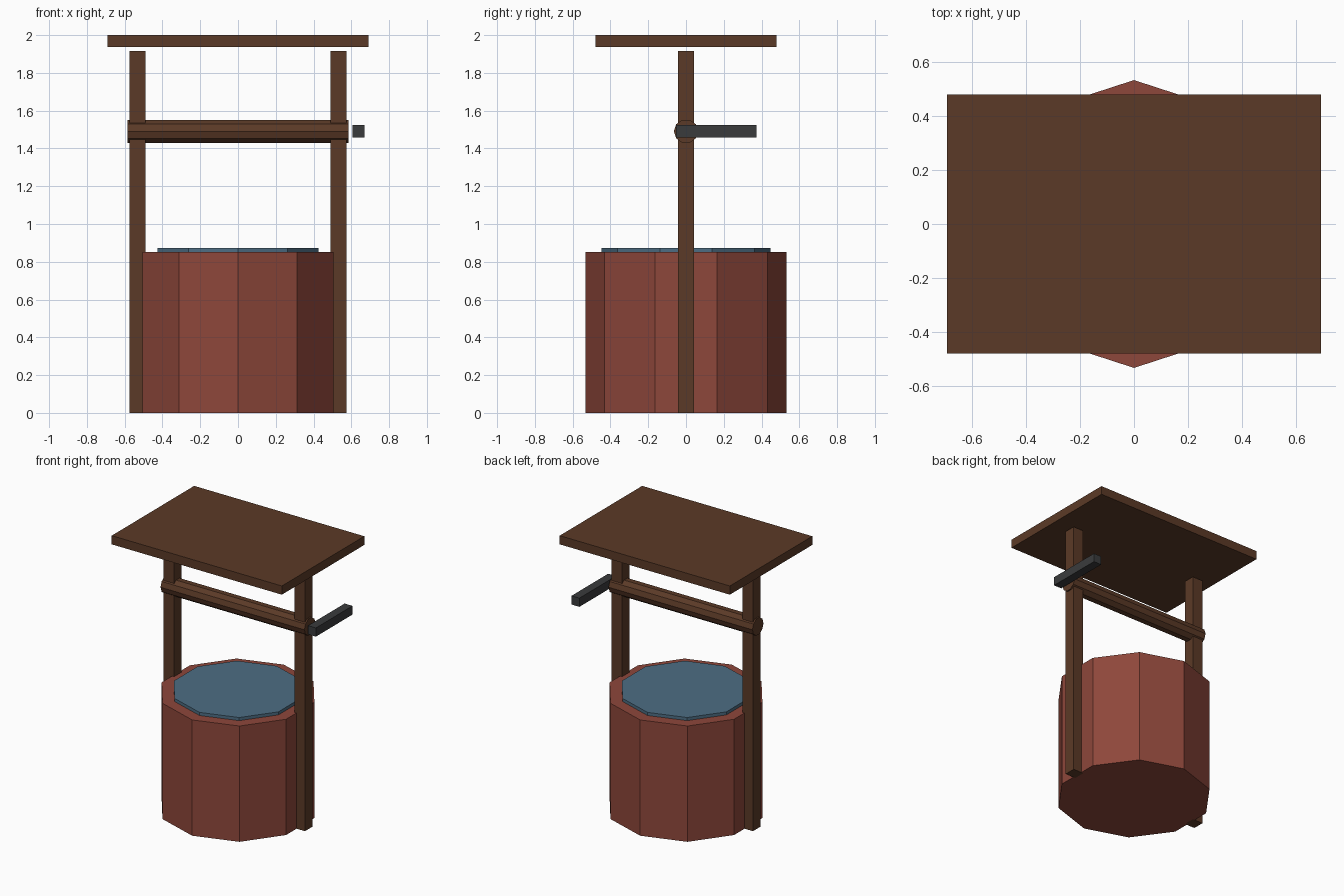
import bpy
import math

if "Cube" in bpy.data.objects:
    bpy.data.objects.remove(bpy.data.objects["Cube"])


def material(name, rgb):
    m = bpy.data.materials.new(name)
    m.diffuse_color = (*rgb, 1.0)
    m.use_nodes = True
    m.node_tree.nodes["Principled BSDF"].inputs["Base Color"].default_value = m.diffuse_color
    return m


BRICK = material("brick_red", (0.27, 0.063, 0.043))
WOOD = material("brown_wood", (0.105, 0.042, 0.020))
WATER = material("water_blue", (0.075, 0.155, 0.230))
IRON = material("dark_iron", (0.042, 0.044, 0.046))


def finish(name, mat):
    ob = bpy.context.object
    ob.name = name
    ob.data.materials.append(mat)
    return ob


def box(name, size, centre, mat):
    bpy.ops.mesh.primitive_cube_add(size=1, location=centre)
    ob = finish(name, mat)
    ob.scale = size
    bpy.ops.object.transform_apply(location=False, rotation=False, scale=True)
    return ob


def drum(name, radius, length, centre, mat, tilt=0.0):
    bpy.ops.mesh.primitive_cylinder_add(vertices=10, radius=radius, depth=length,
                                        location=centre, rotation=(0, tilt, 0))
    return finish(name, mat)


# Ten-sided brick well and the water disc standing just above its rim
drum("well_wall", 0.532, 0.851, (0, 0, 0.4255), BRICK)
drum("water", 0.447, 0.042, (0, 0, 0.853), WATER)

# Two posts
for side, label in ((-1, "left"), (1, "right")):
    box(label + "_post", (0.085, 0.085, 1.915), (side * 0.532, 0, 0.9575), WOOD)

# Winding axle across the posts, with its crank
drum("axle", 0.064, 1.17, (0, 0, 1.491), WOOD, math.pi / 2)
box("crank", (0.064, 0.425, 0.064), (0.638, 0.16, 1.491), IRON)

# Flat roof board floating just above the posts
box("roof", (1.383, 0.957, 0.064), (0, 0, 1.968), WOOD)
